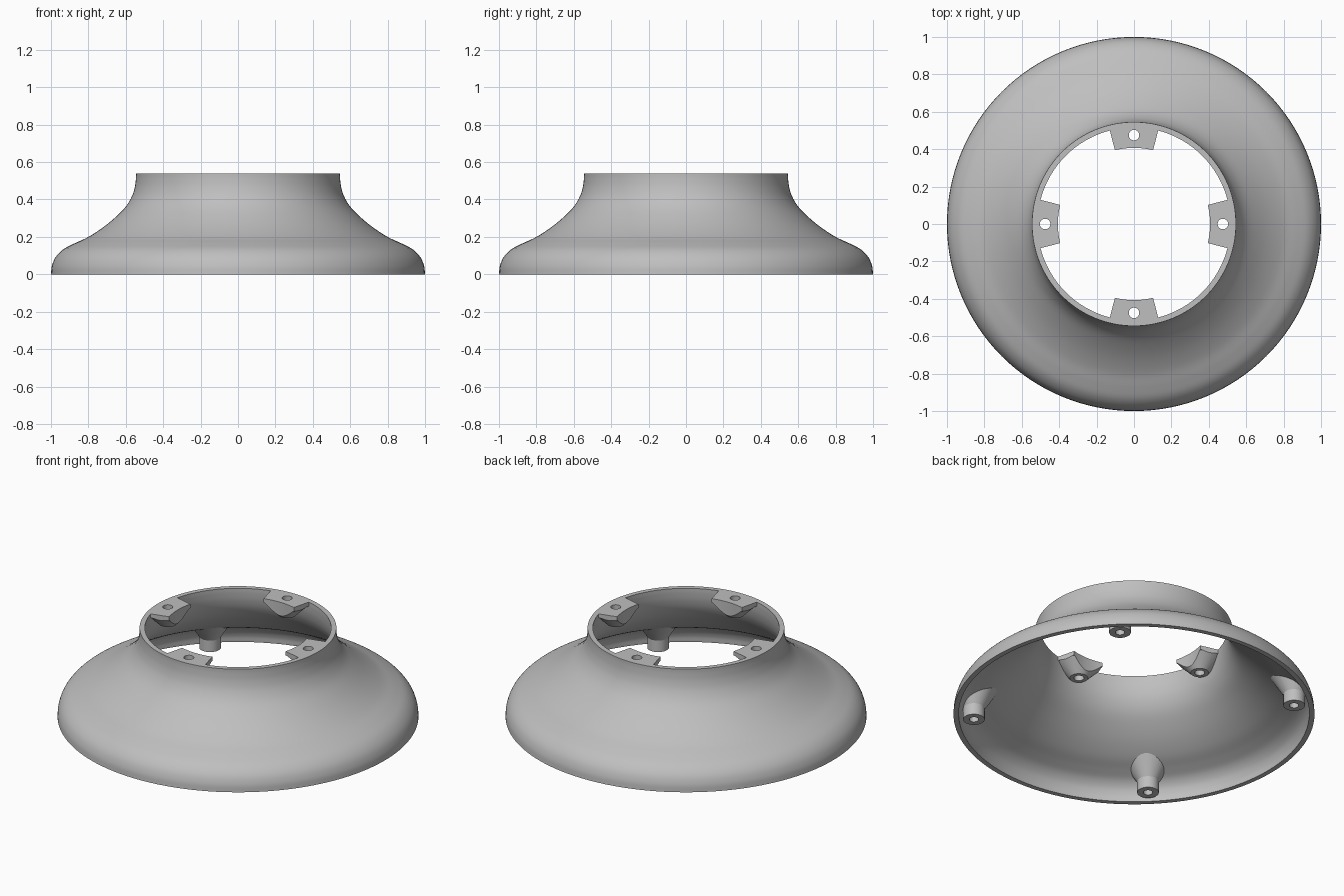
import bpy, bmesh, math
from mathutils import Vector, Matrix

if "Cube" in bpy.data.objects:
    bpy.data.objects.remove(bpy.data.objects["Cube"])

grey = bpy.data.materials.new("satin grey")
grey.diffuse_color = (0.52, 0.52, 0.52, 1)
grey.use_nodes = True
grey.node_tree.nodes["Principled BSDF"].inputs["Base Color"].default_value = grey.diffuse_color


def add_object(name, bm):
    bmesh.ops.remove_doubles(bm, verts=bm.verts, dist=1e-5)
    bmesh.ops.recalc_face_normals(bm, faces=bm.faces)
    mesh = bpy.data.meshes.new(name)
    bm.to_mesh(mesh)
    bm.free()
    mesh.materials.append(grey)
    obj = bpy.data.objects.new(name, mesh)
    bpy.context.collection.objects.link(obj)
    return obj


def lathe(name, profile, segments, centre_x=0.0):
    """Revolve a closed (radius, height) loop around a vertical axis."""
    bm = bmesh.new()
    verts = [bm.verts.new((r, 0, z)) for r, z in profile]
    edges = [bm.edges.new((a, b)) for a, b in zip(verts, verts[1:] + verts[:1])]
    bmesh.ops.spin(bm, geom=verts + edges, cent=(0, 0, 0), axis=(0, 0, 1),
                   angle=math.tau, steps=segments, use_duplicate=False)
    bmesh.ops.remove_doubles(bm, verts=bm.verts, dist=1e-5)
    bmesh.ops.dissolve_degenerate(bm, edges=bm.edges, dist=1e-6)
    bmesh.ops.translate(bm, verts=bm.verts, vec=(centre_x, 0, 0))
    return add_object(name, bm)


def sector(name, r_in, r_out, half_angle, z0, z1, steps=16):
    """Ring segment around +x."""
    angles = [half_angle * (2 * i / steps - 1) for i in range(steps + 1)]
    loop = [(r_in * math.cos(a), r_in * math.sin(a), z0) for a in angles]
    loop += [(r_out * math.cos(a), r_out * math.sin(a), z0) for a in reversed(angles)]
    bm = bmesh.new()
    face = bm.faces.new([bm.verts.new(p) for p in loop])
    top = bmesh.ops.extrude_face_region(bm, geom=[face])["geom"]
    bmesh.ops.translate(bm, vec=(0, 0, z1 - z0),
                        verts=[v for v in top if isinstance(v, bmesh.types.BMVert)])
    return add_object(name, bm)


def keep_inside(obj, cutter):
    """Trim obj to the part inside cutter, then drop the cutter."""
    mod = obj.modifiers.new("trim", 'BOOLEAN')
    mod.operation, mod.solver, mod.object = 'INTERSECT', 'EXACT', cutter
    bpy.context.view_layer.update()
    graph = bpy.context.evaluated_depsgraph_get()
    mesh = bpy.data.meshes.new_from_object(obj.evaluated_get(graph))
    obj.modifiers.clear()
    obj.data = mesh
    mesh.materials.clear()
    mesh.materials.append(grey)
    for poly in mesh.polygons:
        poly.material_index = 0
    bpy.data.objects.remove(cutter)


def smooth(obj, degrees=30):
    bpy.ops.object.select_all(action='DESELECT')
    obj.select_set(True)
    bpy.context.view_layer.objects.active = obj
    bpy.ops.object.shade_smooth_by_angle(angle=math.radians(degrees))


def four_around(obj, start):
    """Place the part four times around the z axis."""
    for i in range(4):
        part = obj if i == 0 else obj.copy()
        if i:
            bpy.context.collection.objects.link(part)
        part.name = f"{obj.name.split('.')[0]}.{i + 1}"
        part.rotation_euler.z = start + i * math.pi / 2


def spline(points, steps=5):
    """Catmull-Rom curve through the points."""
    p = [Vector(q) for q in points]
    p = [2 * p[0] - p[1]] + p + [2 * p[-1] - p[-2]]
    out = []
    for a, b, c, d in zip(p, p[1:], p[2:], p[3:]):
        for i in range(steps):
            t = i / steps
            out.append(0.5 * (2 * b + (c - a) * t + (2 * a - 5 * b + 4 * c - d) * t * t
                              + (3 * b - a - 3 * c + d) * t ** 3))
    return out + [p[-2]]


def inset(curve, dist):
    """Offset the curve towards the axis, keeping its end heights."""
    out = []
    for i, p in enumerate(curve):
        t = (curve[min(i + 1, len(curve) - 1)] - curve[max(i - 1, 0)]).normalized()
        out.append(p + Vector((-t.y, t.x)) * dist)
    out[0] = Vector((curve[0].x - dist, curve[0].y))
    out[-1] = Vector((curve[-1].x - dist, curve[-1].y))
    return out


# Flared shell: S-shaped wall of even thickness, open at both ends
TOP = 0.54
outer = spline([(1.0, 0), (0.995, 0.045), (0.975, 0.092), (0.935, 0.133), (0.875, 0.165),
                (0.8, 0.2), (0.72, 0.252), (0.65, 0.31), (0.6, 0.362), (0.568, 0.415),
                (0.552, 0.465), (0.546, 0.51), (0.545, TOP)])
shell = lathe("flared_shell", outer + inset(outer, 0.029)[::-1], 128)
smooth(shell)

# Rim tabs: drilled plate with a conical gusset below, trimmed to a ring segment
tab = lathe("rim_tab", [(0.028, 0.44), (0.05, 0.44), (0.125, 0.515), (0.2, 0.515),
                        (0.2, TOP), (0.028, TOP)], 48, 0.475)
keep_inside(tab, sector("tab_trim", 0.407, 0.53, math.radians(14.5), 0.4, 0.6))
smooth(tab)
four_around(tab, 0)

# Base bosses: blind-drilled posts that flare out into the shell
boss = lathe("base_boss", [(0.026, 0.01), (0.06, 0.01), (0.06, 0.08), (0.145, 0.215),
                           (0, 0.215), (0, 0.075), (0.026, 0.075)], 48, 0.89)
middle = inset(outer, 0.015)
keep_inside(boss, lathe("boss_trim", [(0, -0.05), (0.985, -0.05)] + middle + [(0, TOP)], 128))
smooth(boss)
four_around(boss, math.pi / 4)
